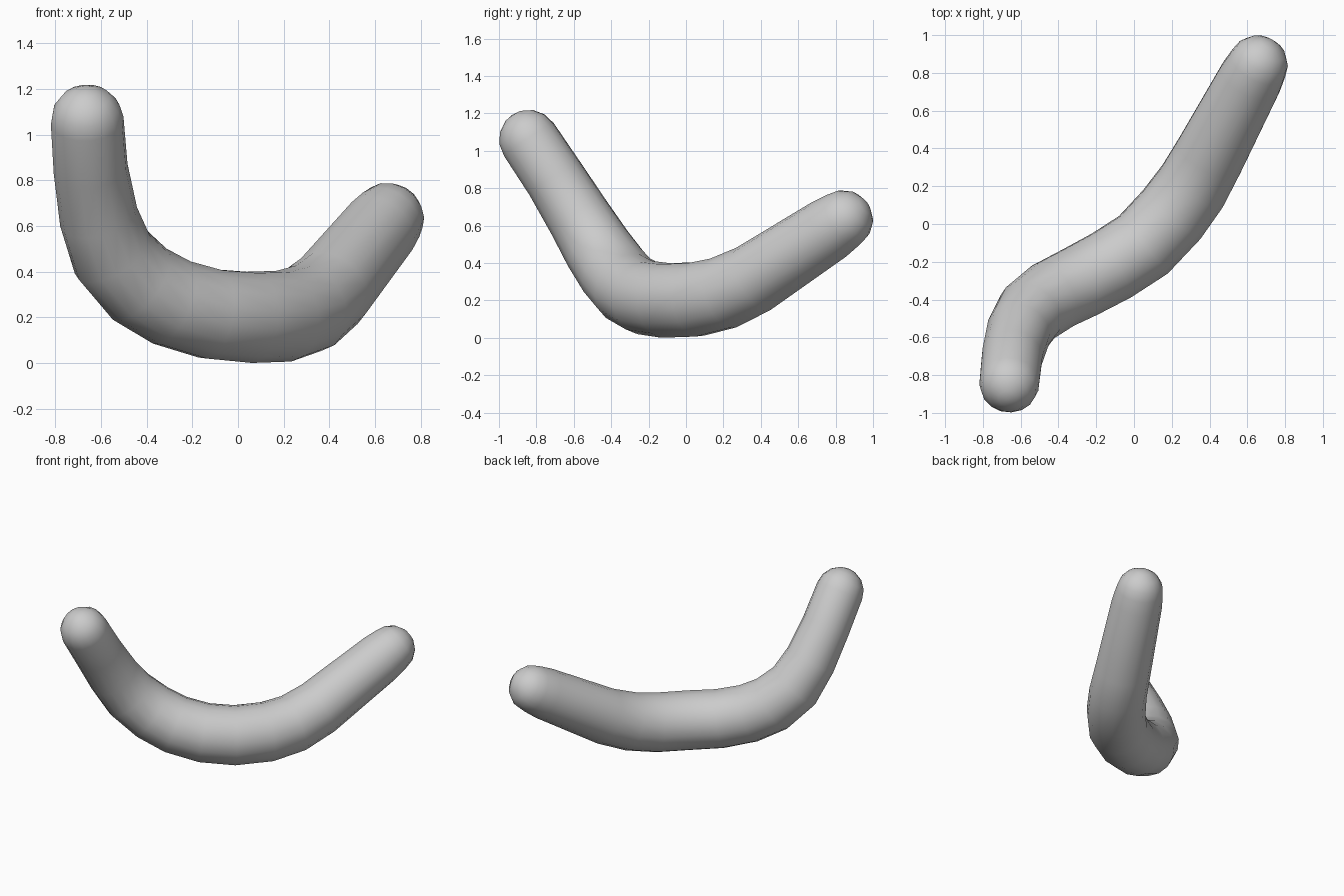
import bpy, bmesh, math
from mathutils import Vector

if "Cube" in bpy.data.objects:
    bpy.data.objects.remove(bpy.data.objects["Cube"])

SIDES = 16
# centre line of the bent rod: x, y, z, radius
PATH = [
    (-0.66, -0.84, 1.06, 0.160), (-0.645, -0.70, 0.85, 0.163),
    (-0.61, -0.57, 0.64, 0.173), (-0.55, -0.47, 0.475, 0.186),
    (-0.43, -0.38, 0.345, 0.195), (-0.29, -0.31, 0.265, 0.198),
    (-0.12, -0.22, 0.215, 0.200), (0.05, -0.11, 0.200, 0.201),
    (0.20, 0.05, 0.205, 0.201), (0.31, 0.20, 0.240, 0.197),
    (0.40, 0.36, 0.315, 0.190), (0.615, 0.765, 0.58, 0.172),
    (0.655, 0.84, 0.63, 0.160),
]
pts = [Vector(p[:3]) for p in PATH]
rad = [p[3] for p in PATH]
last = len(pts) - 1
tan = []
for i in range(last + 1):
    a = (pts[i] - pts[i - 1]).normalized() if i > 0 else Vector()
    b = (pts[i + 1] - pts[i]).normalized() if i < last else Vector()
    tan.append((a + b).normalized())

# rings: centre, direction, radius, with rounded ends added
rings = []
CAP = [math.radians(d) for d in (72, 48, 24)]
for t in CAP:
    rings.append((pts[0] - tan[0] * rad[0] * math.sin(t), tan[0], rad[0] * math.cos(t)))
rings += list(zip(pts, tan, rad))
for t in reversed(CAP):
    rings.append((pts[-1] + tan[-1] * rad[-1] * math.sin(t), tan[-1], rad[-1] * math.cos(t)))

# sweep the rings into one skin
bm = bmesh.new()
u = tan[0].orthogonal().normalized()
prev_dir, loops = tan[0], []
for c, d, r in rings:
    u = prev_dir.rotation_difference(d) @ u
    u = (u - d * u.dot(d)).normalized()
    v = d.cross(u)
    prev_dir = d
    loops.append([bm.verts.new(c + r * (u * math.cos(2 * math.pi * k / SIDES)
                                        + v * math.sin(2 * math.pi * k / SIDES)))
                  for k in range(SIDES)])
for a, b in zip(loops, loops[1:]):
    for k in range(SIDES):
        n = (k + 1) % SIDES
        bm.faces.new((a[k], a[n], b[n], b[k]))
for loop, tip in ((loops[0], pts[0] - tan[0] * rad[0]), (loops[-1], pts[-1] + tan[-1] * rad[-1])):
    t = bm.verts.new(tip)
    for k in range(SIDES):
        bm.faces.new((loop[k], loop[(k + 1) % SIDES], t))
bmesh.ops.recalc_face_normals(bm, faces=bm.faces)
for f in bm.faces:
    f.smooth = True

me = bpy.data.meshes.new("bent_rod")
bm.to_mesh(me)
bm.free()
bpy.context.collection.objects.link(bpy.data.objects.new("bent_rod", me))
